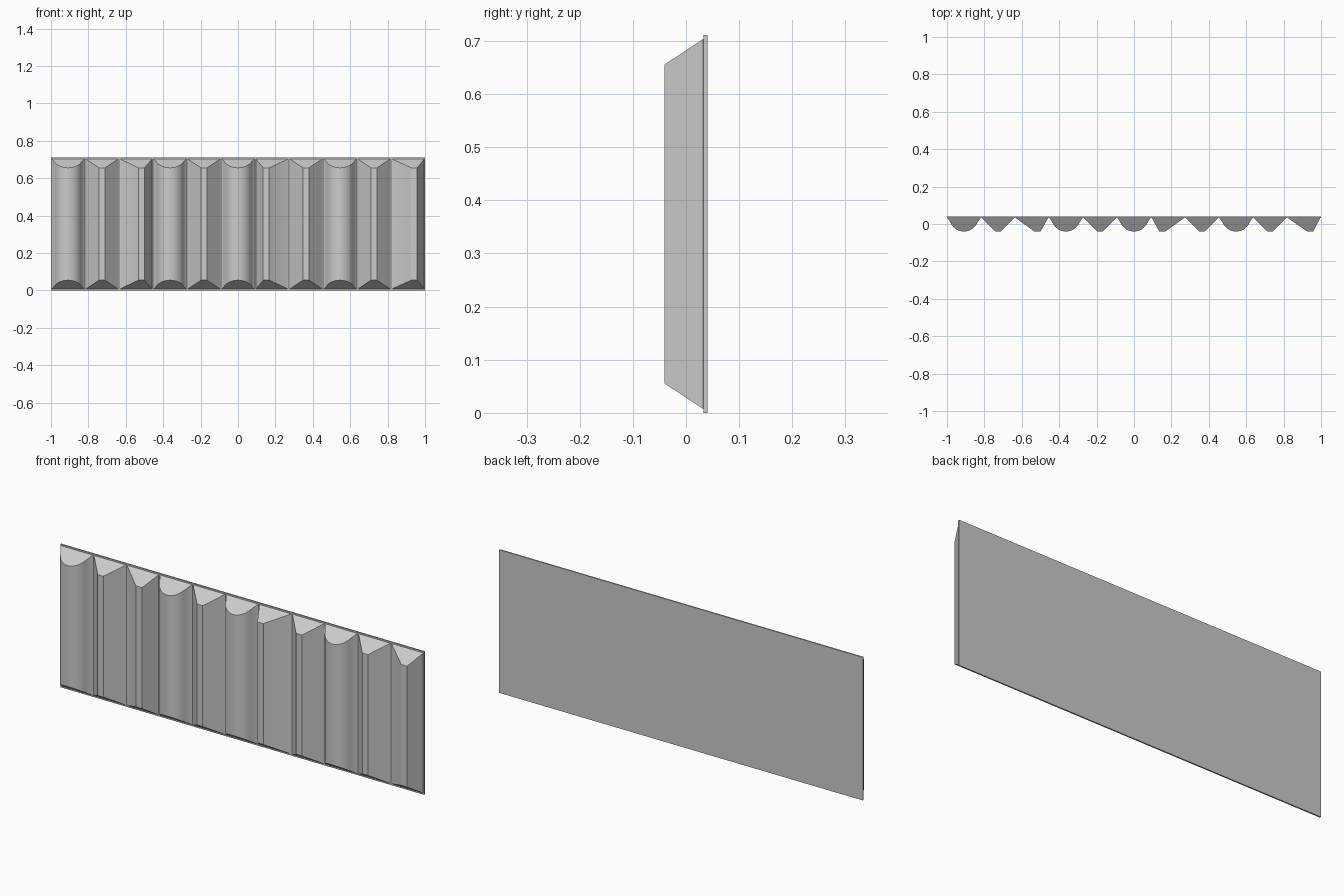
import bpy, bmesh, math

if "Cube" in bpy.data.objects:
    bpy.data.objects.remove(bpy.data.objects["Cube"])

W, H = 2.0 / 11, 0.711          # rib pitch, panel height
BASE, FRONT = 0.033, -0.04      # plate face and rib crest in y
DEPTH = BASE - FRONT
INSET, SLOPE = 0.007, 0.658     # end chamfer of the ribs

# None = rounded rib, number = centre of the flat crest within the pitch
RIBS = [None, 0.5, 0.66, None, 0.5, None, 0.33, 0.5, None, 0.5, 0.68]


def make_object(name, bm):
    bmesh.ops.recalc_face_normals(bm, faces=bm.faces)
    mesh = bpy.data.meshes.new(name)
    bm.to_mesh(mesh)
    bm.free()
    ob = bpy.data.objects.new(name, mesh)
    bpy.context.collection.objects.link(ob)
    bpy.context.view_layer.objects.active = ob
    ob.select_set(True)
    bpy.ops.object.shade_smooth_by_angle(angle=math.radians(25))
    ob.select_set(False)
    return ob


def rib_profile(crest):
    """Cross-section as (fraction of pitch, fraction of depth)."""
    if crest is None:
        # round crest with small flared feet
        n, a = 16, math.radians(64)
        r = 0.43 / math.sin(a)
        r = 0.078 / W
        arc = []
        for i in range(n + 1):
            t = -a + 2 * a * i / n
            arc.append((0.5 + r * math.sin(t), 1 - r * W * (1 - math.cos(t)) / DEPTH))
        return [(0, 0), (0.03, 0.06)] + arc + [(0.97, 0.06), (1, 0)]
    h = 0.088
    return [(0, 0), (0.025, 0.02), (crest - h, 1), (crest + h, 1), (0.975, 0.02), (1, 0)]


def rib(name, x0, crest):
    bm = bmesh.new()
    low, high = [], []
    for u, d in rib_profile(crest):
        z = INSET + d * DEPTH * SLOPE
        x, y = x0 + u * W, BASE - d * DEPTH
        low.append(bm.verts.new((x, y, z)))
        high.append(bm.verts.new((x, y, H - z)))
    n = len(low)
    for i in range(n):
        j = (i + 1) % n
        bm.faces.new((low[i], low[j], high[j], high[i]))
    # sloped end caps
    bm.faces.new(low)
    bm.faces.new(high)
    make_object(name, bm)


# Thin backing plate
bm = bmesh.new()
bmesh.ops.create_cube(bm, size=1)
for v in bm.verts:
    v.co = (v.co.x * 2, 0.0365 + v.co.y * 0.007, (v.co.z + 0.5) * H)
make_object("backing_plate", bm)

# Row of vertical ribs
for k, crest in enumerate(RIBS):
    kind = "round_rib" if crest is None else "faceted_rib"
    rib(f"{kind}_{k + 1}", -1 + k * W, crest)
